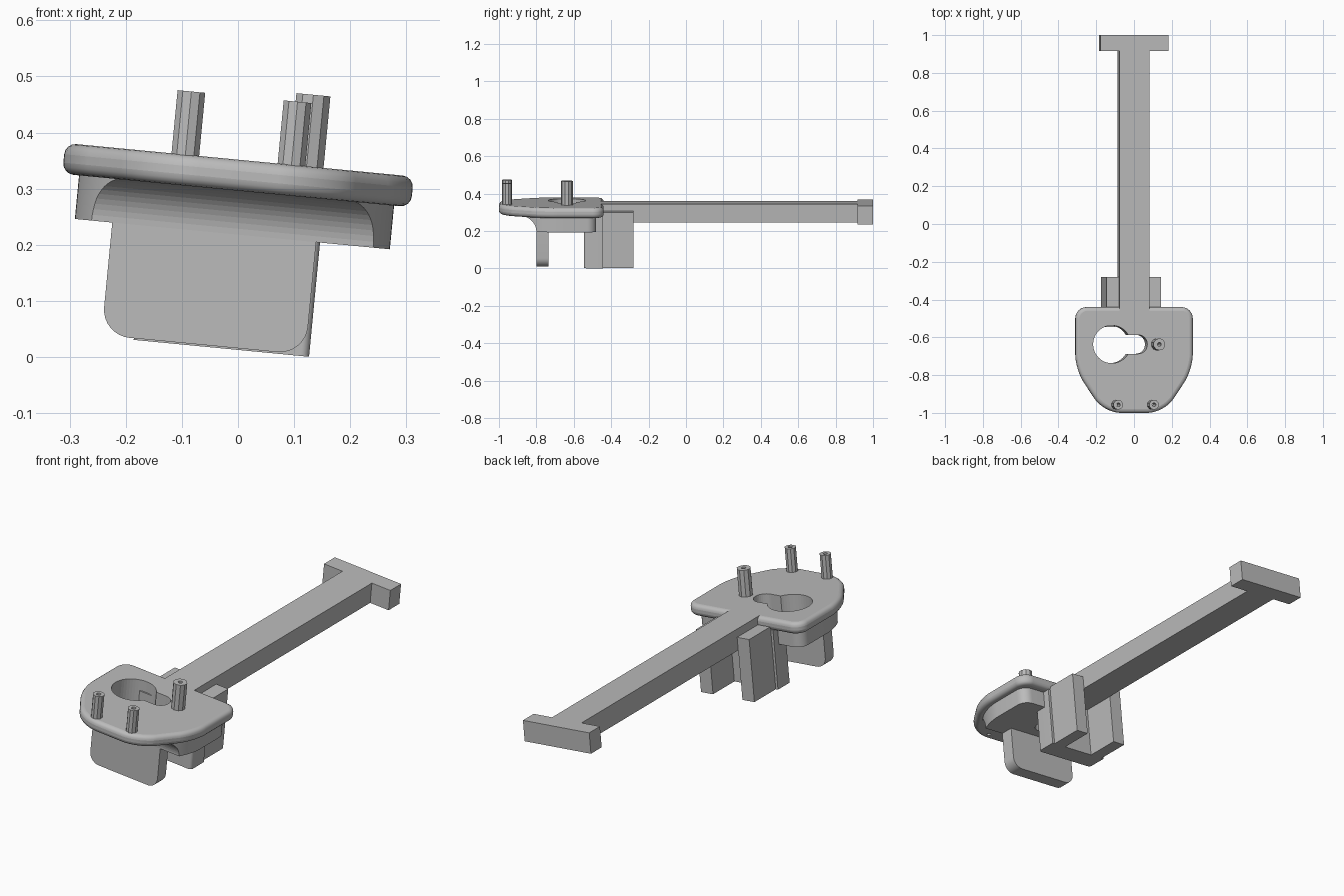
import bpy, bmesh, math
from mathutils import Matrix, Vector

if "Cube" in bpy.data.objects:
    bpy.data.objects.remove(bpy.data.objects["Cube"], do_unlink=True)

grey = bpy.data.materials.new("plain_grey")
grey.use_nodes = True
COLOUR = (0.5, 0.5, 0.5, 1)
grey.diffuse_color = COLOUR
grey.node_tree.nodes["Principled BSDF"].inputs["Base Color"].default_value = COLOUR

# The whole assembly leans sideways
TILT = Matrix.Rotation(math.radians(5.5), 4, "Y") @ Matrix.Translation((-0.031, 0, 0))
AXES = {
    "x": lambda a, b, d: Vector((d, a, b)),
    "y": lambda a, b, d: Vector((a, d, b)),
    "z": lambda a, b, d: Vector((a, b, d)),
}


def finish(name, bm, cutter=False):
    bmesh.ops.recalc_face_normals(bm, faces=bm.faces)
    mesh = bpy.data.meshes.new(name)
    bm.to_mesh(mesh)
    bm.free()
    mesh.materials.append(grey)
    obj = bpy.data.objects.new(name, mesh)
    bpy.context.collection.objects.link(obj)
    obj.matrix_world = TILT
    if cutter:
        obj.hide_render = True
        obj.display_type = "WIRE"
        obj.hide_set(True)
    return obj


def prism(name, points, axis, lo, hi, radii=None, cutter=False):
    """Extrude a profile along an axis, rounding chosen corners."""
    bm = bmesh.new()
    place = AXES[axis]
    corners = [bm.verts.new(place(a, b, lo)) for a, b in points]
    bm.faces.new(corners)
    for v, r in zip(corners, radii or []):
        if r:
            bmesh.ops.bevel(bm, geom=[v], offset=r, segments=8, profile=0.5,
                            affect="VERTICES")
    out = bmesh.ops.extrude_face_region(bm, geom=list(bm.faces))
    moved = [g for g in out["geom"] if isinstance(g, bmesh.types.BMVert)]
    bmesh.ops.translate(bm, verts=moved, vec=place(0, 0, hi - lo))
    return finish(name, bm, cutter)


def box(name, x, y, z):
    return prism(name, [(x[0], y[0]), (x[1], y[0]), (x[1], y[1]), (x[0], y[1])], "z", *z)


def cylinder(name, x, y, r, lo, hi, sides, cutter=False):
    bm = bmesh.new()
    bmesh.ops.create_cone(bm, cap_ends=True, segments=sides, radius1=r, radius2=r,
                          depth=hi - lo,
                          matrix=Matrix.Translation((x, y, (lo + hi) / 2)))
    return finish(name, bm, cutter)


def boolean(obj, other, operation="DIFFERENCE"):
    m = obj.modifiers.new("cut", "BOOLEAN")
    m.object, m.operation, m.solver = other, operation, "EXACT"


def mirrored(half):
    return half + [(-a, b) for a, b in reversed(half)]


# Keyhole cutters
HOLE_Y = -0.637
round_hole = cylinder("round_hole_cutter", -0.12, HOLE_Y, 0.1, 0.1, 0.5, 48, True)
slot = prism("slot_cutter",
             [(-0.12, HOLE_Y - 0.05), (0.068, HOLE_Y - 0.05),
              (0.068, HOLE_Y + 0.05), (-0.12, HOLE_Y + 0.05)],
             "z", 0.11, 0.49, [0, 0.048, 0.048, 0], True)

# Top plate with tapered front and softened rim
plate = prism("top_plate", mirrored([(0.312, -0.44), (0.312, -0.77), (0.16, -1.0)]),
              "z", 0.295, 0.35, [0.06, 0.08, 0.09, 0.09, 0.08, 0.06])
rim = plate.modifiers.new("rim", "BEVEL")
rim.width, rim.segments, rim.angle_limit = 0.02, 4, math.radians(50)

# Lower body: inset outline shaped by a side profile with a hollow front curve
body = prism("lower_body", mirrored([(0.282, -0.48), (0.282, -0.76), (0.145, -0.965)]),
             "z", 0.2, 0.31, [0.05, 0.08, 0.08, 0.08, 0.08, 0.05])
curve = [(-0.88 + 0.08 * math.cos(a), 0.217 + 0.08 * math.sin(a))
         for a in (i * math.pi / 24 for i in range(13))]
side = prism("body_side_cutter", curve + [(-0.88, 0.303), (-0.4, 0.303), (-0.4, 0.217)],
             "x", -0.4, 0.4, cutter=True)
boolean(body, side, "INTERSECT")
for part in (plate, body):
    boolean(part, round_hole)
    boolean(part, slot)

# Front leg with rounded lower corners
prism("front_leg", [(-0.215, 0.22), (-0.215, 0.0155), (0.15, 0.0155), (0.15, 0.22)],
      "y", -0.8, -0.735, [0, 0.05, 0.05, 0])

# Rear cross plate and the two guide blocks beside the arm
prism("rear_cross_plate", [(-0.157, -0.545), (0.157, -0.545), (0.157, -0.445), (-0.157, -0.445)],
      "z", 0.0125, 0.297, [0.015, 0.015, 0, 0])
for label, s in (("left", 1), ("right", -1)):
    box(label + "_guide_block", sorted((s * 0.08, s * 0.145)), (-0.45, -0.28), (0.0125, 0.312))

# Long arm and end crossbar
prism("arm_with_crossbar",
      mirrored([(0.08, -0.46), (0.08, 0.917), (0.18, 0.917), (0.18, 1.0)]), "z", 0.25, 0.35)

# Hollow posts
for label, x, y, r, top in (("front_right", -0.097, -0.957, 0.026, 0.463),
                            ("front_left", 0.093, -0.957, 0.026, 0.463),
                            ("rear", 0.12, HOLE_Y, 0.032, 0.478)):
    post = cylinder(label + "_post", x, y, r, 0.33, top, 10)
    bore = cylinder(label + "_bore_cutter", x, y, 0.01, 0.2, 0.6, 12, True)
    boolean(post, bore)
    boolean(plate, bore)

# Smooth the rounded parts, keeping hard edges
bpy.ops.object.select_all(action="DESELECT")
for name in ("top_plate", "lower_body", "front_leg", "rear_cross_plate"):
    obj = bpy.data.objects[name]
    obj.select_set(True)
    bpy.context.view_layer.objects.active = obj
bpy.ops.object.shade_smooth_by_angle(angle=math.radians(35))
plate.modifiers.new("even_normals", "WEIGHTED_NORMAL").keep_sharp = True
